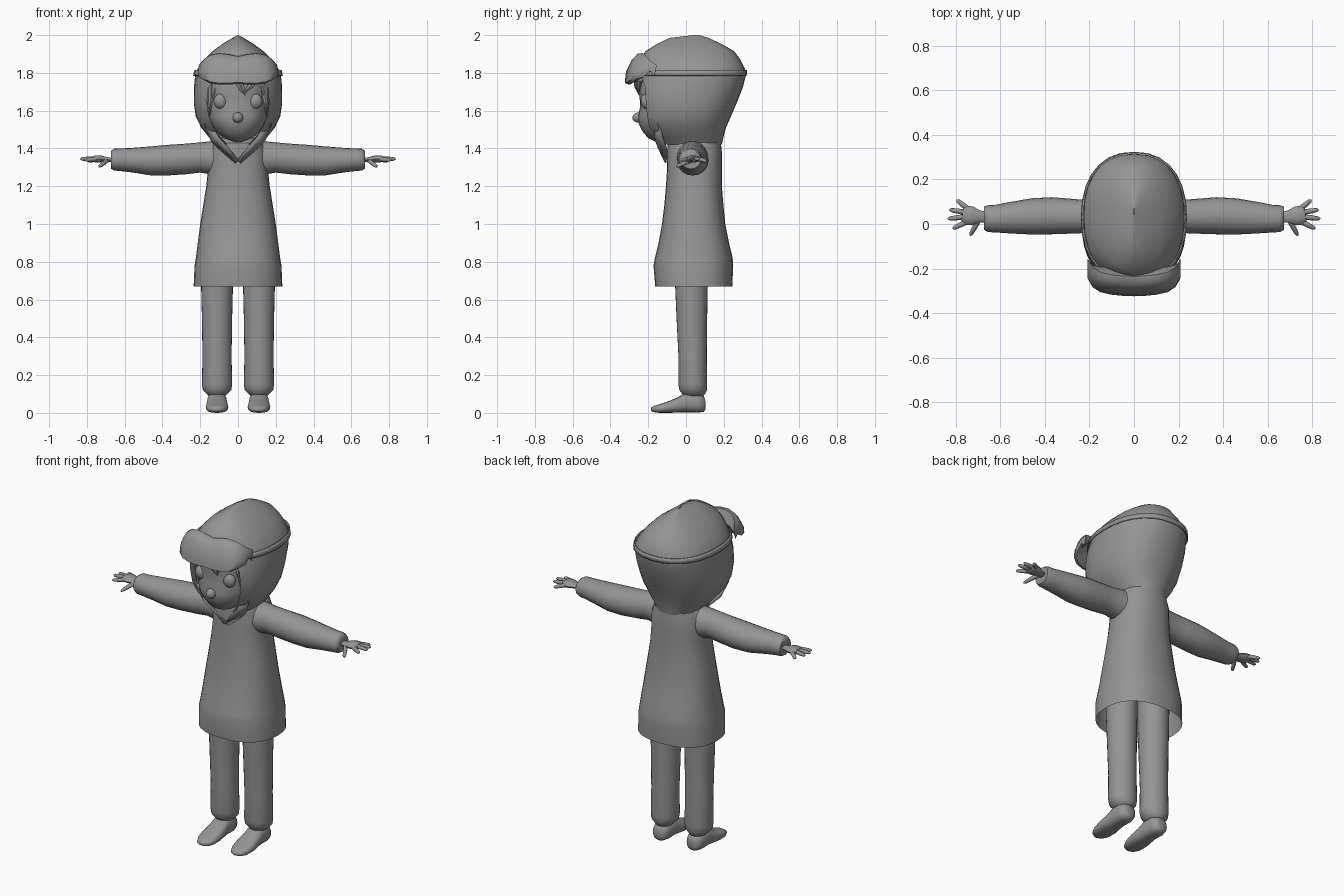
import bpy, bmesh, math
from mathutils import Vector

cube = bpy.data.objects.get("Cube")
if cube:
    bpy.data.objects.remove(cube, do_unlink=True)

GREY = (0.3, 0.3, 0.3, 1)
mat = bpy.data.materials.new("plain_grey")
mat.use_nodes = True
mat.diffuse_color = GREY
mat.node_tree.nodes["Principled BSDF"].inputs["Base Color"].default_value = GREY


def loft(name, rings, closed=True, caps=True, mirror=False, angle=40, solid=0):
    """Skin a list of point rings into one smooth-shaded object."""
    bm = bmesh.new()
    rows = [[bm.verts.new(p) for p in ring] for ring in rings]
    n = len(rows[0])
    for a, b in zip(rows, rows[1:]):
        for i in range(n if closed else n - 1):
            j = (i + 1) % n
            bm.faces.new((a[i], a[j], b[j], b[i]))
    if caps:
        bm.faces.new(rows[0])
        bm.faces.new(rows[-1])
    bmesh.ops.remove_doubles(bm, verts=bm.verts, dist=0.0005)
    bmesh.ops.recalc_face_normals(bm, faces=bm.faces)
    me = bpy.data.meshes.new(name)
    bm.to_mesh(me)
    bm.free()
    me.materials.append(mat)
    ob = bpy.data.objects.new(name, me)
    bpy.context.collection.objects.link(ob)
    bpy.ops.object.select_all(action="DESELECT")
    ob.select_set(True)
    bpy.context.view_layer.objects.active = ob
    bpy.ops.object.shade_smooth_by_angle(angle=math.radians(angle))
    if solid:
        mod = ob.modifiers.new("thickness", "SOLIDIFY")
        mod.thickness = solid
        mod.offset = 0
    if mirror:
        ob.modifiers.new("mirror", "MIRROR")
    return ob


def spow(v, p):
    return math.copysign(abs(v) ** p, v)


def level(z, rx, y0, y1, gap=0, cx=0, n=28, p=1.0):
    """Horizontal oval, starting at the front, with an optional front gap."""
    cy, ry, pts = (y0 + y1) / 2, (y1 - y0) / 2, []
    for i in range(n + 1):
        a = math.radians(gap) + (2 * math.pi - 2 * math.radians(gap)) * i / n
        pts.append((cx + rx * spow(math.sin(a), p), cy - ry * spow(math.cos(a), p), z))
    return pts


def levels(name, data, caps=True, **kw):
    cx, p = kw.pop("cx", 0), kw.pop("p", 1.0)
    rings = [level(*d, cx=cx, p=p) for d in data]
    if caps:
        rings = [r[:-1] for r in rings]
    return loft(name, rings, closed=caps, caps=caps, **kw)


def tube(name, path, flat=1.0, n=10, **kw):
    """Round tube through (point, radius) stations, squashed by flat in z."""
    d = Vector(path[-1][0]) - Vector(path[0][0])
    side = d.cross(Vector((0, 0, 1))).normalized()
    up = side.cross(d).normalized()
    rings = []
    for c, r in path:
        rings.append([Vector(c) + side * r * math.cos(t) + up * r * flat * math.sin(t)
                      for t in (2 * math.pi * i / n for i in range(n))])
    return loft(name, rings, **kw)


def ball(name, c, rx, ry, rz, mirror=False):
    rings = []
    for k in range(1, 10):
        t = math.pi * k / 10
        s = math.sin(t)
        rings.append([(c[0] + rx * s * math.cos(a), c[1] + ry * s * math.sin(a),
                       c[2] + rz * math.cos(t))
                      for a in (2 * math.pi * i / 16 for i in range(16))])
    return loft(name, rings, mirror=mirror, angle=60)


# Long coat, open at the hem
levels("coat", [(0.67, .235, -.163, .245), (0.78, .23, -.172, .25), (0.82, .223, -.165, .247),
                (0.9, .213, -.145, .228), (1.0, .2, -.127, .208), (1.1, .184, -.115, .198),
                (1.2, .168, -.106, .19), (1.3, .158, -.1, .19), (1.38, .155, -.1, .19),
                (1.43, .135, -.098, .185), (1.46, .08, -.07, .15)], caps=False, p=.85)

# Hood with an open front that closes above the brow
levels("hood", [(1.42, .125, -.14, .19, 22), (1.46, .155, -.18, .198, 34), (1.51, .195, -.235, .212, 38),
                (1.57, .224, -.26, .238, 41), (1.64, .234, -.275, .268, 42), (1.72, .234, -.275, .3, 40),
                (1.765, .23, -.265, .312, 30), (1.785, .228, -.258, .316, 0), (1.82, .215, -.25, .313, 0),
                (1.87, .178, -.24, .288, 0), (1.915, .135, -.215, .255, 0), (1.955, .08, -.15, .185, 0),
                (1.985, .03, -.09, .12, 0), (2.0, .002, .04, .07, 0)], caps=False, p=.88, angle=50)

# Strap round the hood
levels("goggle_strap", [(1.785, .235, -.262, .321), (1.815, .228, -.258, .321)],
       caps=False, p=.88, solid=.006)

# Goggles: box section swept across the brow, slanted and curved
sections = [(0, 1.888, 1.738, 0), (.05, 1.9, 1.734, .002), (.1, 1.905, 1.734, .007),
            (.15, 1.895, 1.742, .018), (.185, 1.868, 1.76, .04), (.208, 1.84, 1.775, .08)]
sections = [(-x, *s) for x, *s in sections[:0:-1]] + sections
rings = []
for x, zt, zb, back in sections:
    h = zt - zb
    rings.append([(x, -.245 + back * .7, zb + .035), (x, -.305 + back, zb + .004), (x, -.324 + back, zb + .012),
                  (x, -.318 + back, zb + h * .45), (x, -.29 + back, zb + h * .8),
                  (x, -.262 + back, zt - .003), (x, -.235 + back, zt), (x, -.2 + back * .4, zt - .06)])
loft("goggles", rings, angle=50)

# Head inside the hood
levels("head", [(1.437, .03, -.165, -.05), (1.455, .075, -.2, 0), (1.49, .115, -.23, .05),
                (1.53, .142, -.25, .09), (1.57, .155, -.255, .1), (1.62, .163, -.243, .12),
                (1.68, .168, -.246, .13), (1.75, .17, -.25, .13), (1.8, .16, -.23, .12)], p=.9)
ball("nose", (0, -.25, 1.563), .028, .034, .028)
ball("eye", (.092, -.212, 1.65), .037, .028, .04, mirror=True)
levels("neck", [(1.34, .07, -.085, .06), (1.48, .06, -.1, .06)])

# Hair locks under the goggles
for i, (x0, x1, z1, w) in enumerate([(-.14, -.15, 1.57, .02), (-.115, -.145, 1.63, .02),
                                     (.0, .04, 1.68, .03), (.09, .03, 1.69, .025),
                                     (.115, .148, 1.63, .02), (.14, .15, 1.57, .02)]):
    y = -.253 + 3.4 * x1 * x1
    tube("hair_lock_%d" % i, [((x0, y, 1.77), w), ((x0 * .6 + x1 * .4, y - .005, (1.77 + z1) / 2), w * .7),
                              ((x1, y, z1), .002)], n=6)

# Collar flaps meeting in a point on the chest
loft("collar_flap", [[(.15, -.155, 1.55), (.175, -.145, 1.53)],
                     [(.105, -.165, 1.46), (.14, -.12, 1.44)],
                     [(.055, -.145, 1.405), (.1, -.105, 1.4)],
                     [(0, -.112, 1.335), (.012, -.105, 1.325)]],
     closed=False, caps=False, mirror=True, solid=.012)

# Sleeves with rounded cuffs: x, centre z, half height, centre y, half depth
sleeve = []
for x, cz, rz, cy, ry in [(.09, 1.345, .085, .035, .09), (.14, 1.35, .088, .035, .082), (.2, 1.352, .08, .033, .073),
                          (.28, 1.344, .081, .035, .078), (.37, 1.338, .081, .037, .083),
                          (.46, 1.334, .077, .034, .081), (.56, 1.338, .065, .028, .07),
                          (.62, 1.34, .06, .024, .062), (.655, 1.341, .058, .024, .06),
                          (.672, 1.34, .048, .026, .052), (.672, 1.338, .025, .03, .03)]:
    sleeve.append([(x, cy + ry * math.cos(a), cz + rz * math.sin(a))
                   for a in (2 * math.pi * i / 20 for i in range(20))])
loft("sleeve", sleeve, mirror=True, angle=60)

# Hands: palm, four fingers and a thumb
tube("palm", [((.655, .03, 1.338), .024), ((.69, .033, 1.341), .027), ((.725, .036, 1.344), .042),
              ((.755, .04, 1.345), .043), ((.77, .042, 1.345), .03)], flat=.45, mirror=True, angle=60)
fingers = {"little_finger": ((.745, .068, 1.343), (.795, .108, 1.333)),
           "ring_finger": ((.755, .052, 1.345), (.828, .064, 1.343)),
           "middle_finger": ((.755, .032, 1.346), (.835, .024, 1.345)),
           "index_finger": ((.745, .012, 1.344), (.813, -.021, 1.338)),
           "thumb": ((.695, .02, 1.335), (.735, -.052, 1.303))}
for name, (a, b) in fingers.items():
    a, b = Vector(a), Vector(b)
    tube(name, [(a, .012), (a.lerp(b, .5), .0115), (a.lerp(b, .88), .009), (b, .003)],
         n=8, mirror=True, angle=60)

# Trouser legs, gathered at the ankle
levels("trouser_leg", [(.085, .04, -.005, .09), (.1, .055, -.02, .1), (.12, .075, -.035, .11), (.15, .08, -.04, .112),
                       (.3, .077, -.04, .11), (.5, .08, -.05, .112), (.66, .084, -.057, .115),
                       (.85, .085, -.06, .12)], cx=.111, mirror=True, angle=60)

# Feet: y, half width, bottom, top
foot = []
for y, rx, z0, z1 in [(.103, .02, .02, .06), (.095, .04, .006, .09), (.06, .052, .001, .11), (0, .052, .003, .108),
                      (-.04, .056, .002, .084), (-.09, .06, 0, .063), (-.14, .054, 0, .046),
                      (-.172, .038, .004, .036), (-.186, .015, .01, .027)]:
    foot.append([(.111 + rx * spow(math.cos(a), .8), y, (z0 + z1) / 2 + (z1 - z0) / 2 * spow(math.sin(a), .8))
                 for a in (2 * math.pi * i / 16 for i in range(16))])
loft("foot", foot, mirror=True, angle=60)
